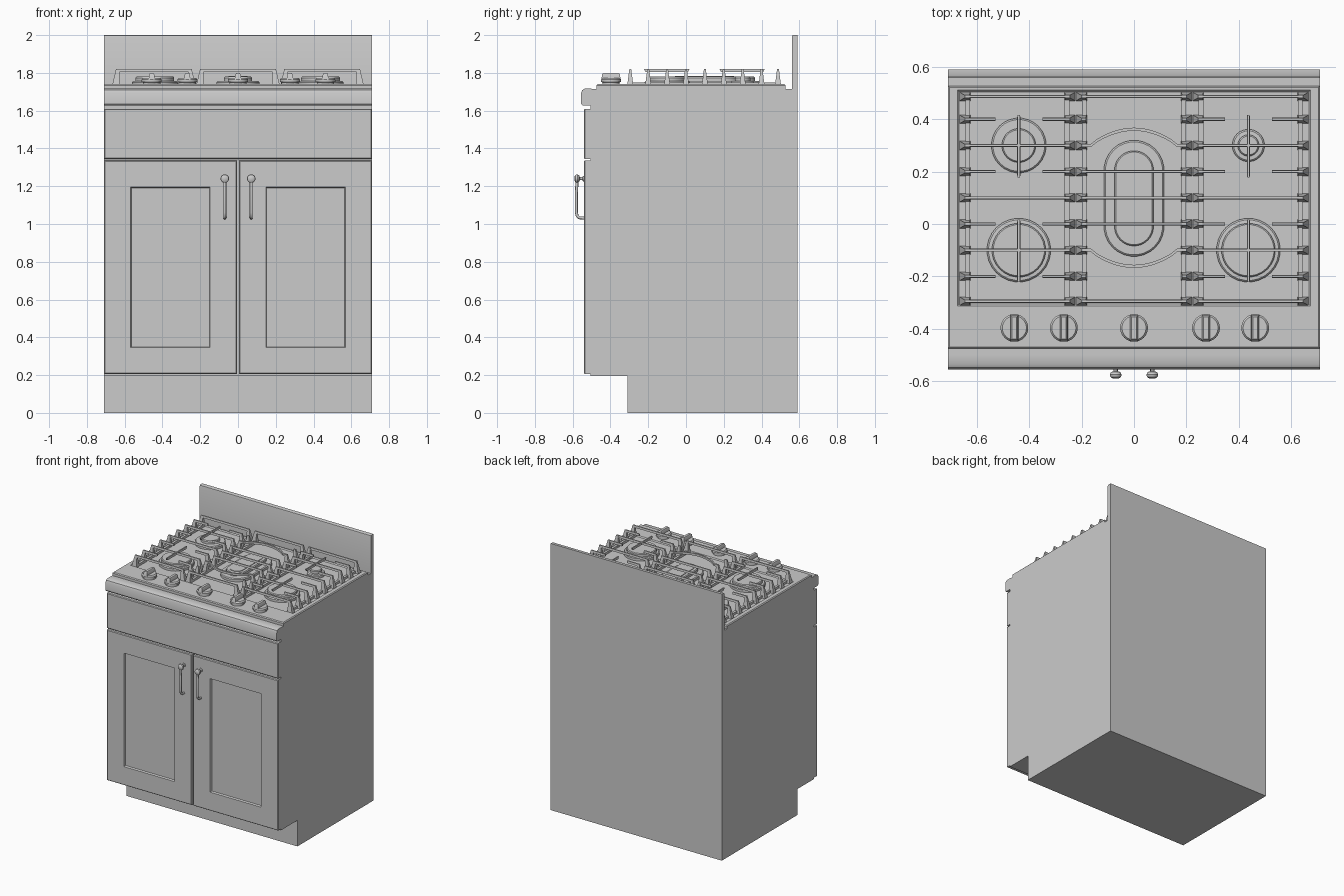
import bpy, bmesh, math

cube = bpy.data.objects.get("Cube")
if cube:
    bpy.data.objects.remove(cube)

grey = bpy.data.materials.new("plain grey")
grey.use_nodes = True
grey.diffuse_color = (0.6, 0.6, 0.6, 1)
grey.node_tree.nodes["Principled BSDF"].inputs["Base Color"].default_value = (0.6, 0.6, 0.6, 1)


def build(name, lofts, smooth=False):
    """Make one object from lofts; each loft is a list of matching point loops."""
    bm = bmesh.new()
    for loops in lofts:
        rings = [[bm.verts.new(p) for p in loop] for loop in loops]
        n = len(rings[0])
        for a, b in zip(rings, rings[1:]):
            for i in range(n):
                j = (i + 1) % n
                bm.faces.new((a[i], a[j], b[j], b[i]))
        bm.faces.new(rings[0])
        bm.faces.new(rings[-1])
    bmesh.ops.recalc_face_normals(bm, faces=bm.faces[:])
    mesh = bpy.data.meshes.new(name)
    bm.to_mesh(mesh)
    bm.free()
    mesh.materials.append(grey)
    obj = bpy.data.objects.new(name, mesh)
    bpy.context.collection.objects.link(obj)
    if smooth:
        bpy.ops.object.select_all(action='DESELECT')
        obj.select_set(True)
        bpy.context.view_layer.objects.active = obj
        bpy.ops.object.shade_smooth_by_angle(angle=math.radians(35))
    return obj


def rect(x0, x1, y0, y1, z):
    return [(x0, y0, z), (x1, y0, z), (x1, y1, z), (x0, y1, z)]


def rect_front(x0, x1, z0, z1, y):
    return [(x0, y, z0), (x1, y, z0), (x1, y, z1), (x0, y, z1)]


def box(x0, x1, y0, y1, z0, z1):
    return [rect(x0, x1, y0, y1, z0), rect(x0, x1, y0, y1, z1)]


def across(profile, half):
    return [[(x, y, z) for y, z in profile] for x in (-half, half)]


def oval(cx, cy, r, z, stretch=0.0, n=28):
    pts = []
    for i in range(n):
        a = 2 * math.pi * (i + 0.5) / n
        s = math.sin(a)
        pts.append((cx + r * math.cos(a), cy + r * s + math.copysign(stretch, s), z))
    return pts


def turned(cx, cy, steps, stretch=0.0):
    return [oval(cx, cy, r, z, stretch) for r, z in steps]


W = 0.71      # half width of the cabinet
TOP = 1.715   # counter height
DECK = 1.74   # cooktop height
FLOOR = 1.733 # cooktop well

# Cabinet body with toe recess
build("cabinet_body", [across([(-0.31, 0), (0.59, 0), (0.59, TOP), (-0.505, TOP),
                               (-0.505, 0.195), (-0.31, 0.195)], W)])

# Rounded counter edge and backsplash
build("counter_edge", [across([(-0.5, 1.628), (-0.548, 1.628), (-0.555, 1.636), (-0.555, 1.695),
                               (-0.549, 1.709), (-0.535, TOP + 0.002), (-0.5, TOP + 0.002)], W)], True)
build("backsplash", [across([(0.56, 1.7), (0.59, 1.7), (0.59, 2), (0.568, 2),
                             (0.562, 1.997), (0.56, 1.99)], W)], True)

# Drawer front
b = 0.005
build("drawer_front", [[rect_front(-W, W, 1.345, 1.61, -0.5),
                        rect_front(-W, W, 1.345, 1.61, -0.536),
                        rect_front(-W + b, W - b, 1.345 + b, 1.61 - b, -0.541)]])

# Doors with sunken panels, and their handles
for side, sx in (("right", -1), ("left", 1)):
    def door_loop(x0, x1, z0, z1, y):
        return rect_front(sx * x0, sx * x1, z0, z1, y)
    build(side + "_door", [[door_loop(0.005, W, 0.205, 1.335, -0.5),
                            door_loop(0.005, W, 0.205, 1.335, -0.536),
                            door_loop(0.005 + b, W - b, 0.205 + b, 1.335 - b, -0.541),
                            door_loop(0.147, 0.568, 0.345, 1.196, -0.541),
                            door_loop(0.152, 0.563, 0.35, 1.191, -0.528)]])
    hx = sx * 0.07
    # Handle knob turned about the y axis
    steps = [(0.014, -0.538), (0.014, -0.545), (0.008, -0.549), (0.008, -0.562), (0.018, -0.566),
             (0.023, -0.575), (0.021, -0.584), (0.012, -0.59)]
    build(side + "_handle_knob", [[[(hx + p[0], y, 1.24 + p[1]) for p in oval(0, 0, r, 0, n=16)]
                                   for r, y in steps]], True)
    # Handle rod as a bevelled curve
    curve = bpy.data.curves.new(side + "_handle_rod", 'CURVE')
    curve.dimensions = '3D'
    curve.bevel_depth = 0.008
    curve.bevel_resolution = 2
    curve.use_fill_caps = True
    path = [(-0.576, 1.24), (-0.58, 1.17), (-0.58, 1.06), (-0.576, 1.042), (-0.565, 1.033), (-0.535, 1.031)]
    spline = curve.splines.new('POLY')
    spline.points.add(len(path) - 1)
    for pt, (y, z) in zip(spline.points, path):
        pt.co = (hx, y, z, 1)
    curve.materials.append(grey)
    bpy.context.collection.objects.link(bpy.data.objects.new(side + "_handle_rod", curve))

# Cooktop with a shallow well
c = 0.006
build("cooktop", [[rect(-W, W, -0.475, 0.527, TOP - 0.005), rect(-W, W, -0.475, 0.527, DECK - c),
                   rect(-W + c, W - c, -0.475 + c, 0.527 - c, DECK),
                   rect(-0.675, 0.675, -0.313, 0.511, DECK),
                   rect(-0.668, 0.668, -0.306, 0.504, FLOOR)]])

# Round burners: outer radius, cap radius
burners = {"back_right": (-0.44, 0.3, 0.105, 0.065), "front_right": (-0.44, -0.1, 0.122, 0.103),
           "back_left": (0.437, 0.3, 0.062, 0.041), "front_left": (0.437, -0.1, 0.122, 0.103)}


def burner_steps(r, cap):
    return [(r, FLOOR - 0.003), (r, 1.75), (r - 0.006, 1.756), (cap, 1.757), (cap, 1.774),
            (cap - 0.005, 1.78)]


for name, (x, y, r, cap) in burners.items():
    build(name + "_burner", [turned(x, y, burner_steps(r, cap))], True)
build("oval_burner", [turned(0, 0.098, burner_steps(0.115, 0.075), 0.107),
                      turned(0, 0.098, [(0.05, 1.77), (0.05, 1.784)], 0.107)], True)

# Control knobs with a grip ridge
for i, x in enumerate((-0.457, -0.268, 0, 0.275, 0.463)):
    y = -0.397
    build("control_knob_%d" % (i + 1),
          [turned(x, y, [(0.046, DECK - 0.003), (0.046, 1.75), (0.053, 1.752), (0.053, 1.765), (0.046, 1.774)]),
           [rect(x - 0.016, x + 0.016, y - 0.051, y + 0.051, 1.765),
            rect(x - 0.014, x + 0.014, y - 0.047, y + 0.047, 1.792),
            rect(x - 0.009, x + 0.009, y - 0.042, y + 0.042, 1.8)]], True)

# Grates
H = 0.006               # half bar width
Z0, Z1 = 1.804, 1.82    # bar heights
rows = [-0.295] + [-0.2 + 0.1 * i for i in range(7)] + [0.487]


def bar_x(x0, x1, y):
    return [rect(x0, x1, y - H, y + H, Z0), rect(x0, x1, y - H * 0.7, y + H * 0.7, Z1)]


def bar_y(x, y0, y1):
    return [rect(x - H, x + H, y0 + 0.008, y1 - 0.008, Z0), rect(x - H * 0.7, x + H * 0.7, y0, y1, Z1)]


def leg(x, y, inward):
    """Flared foot leaning outward from the bar end."""
    def level(a, d, half, z):
        xs = sorted((x + inward * a, x + inward * d))
        return rect(xs[0], xs[1], y - half, y + half, z)
    return [level(0, 0.042, 0.017, FLOOR - 0.002), level(0.008, 0.04, 0.012, 1.765),
            level(0.021, 0.038, 0.005, Z1)]


def arched_bar(half, y, rise):
    n = 14
    xs = [-half] + [-0.165 + 0.33 * i / n for i in range(n + 1)] + [half]
    mid = [(x, y + rise * max(0, math.cos(x / 0.165 * math.pi / 2)) ** 0.8) for x in xs]
    outline = [(x, v + H) for x, v in mid] + [(x, v - H) for x, v in reversed(mid)]
    return [[(x, v, z) for x, v in outline] for z in (Z0, Z1)]


def frame(x0, x1):
    parts = [leg(x, y, s) for y in rows for x, s in ((x0, 1), (x1, -1))]
    parts += [box(x - 0.009, x + 0.009, rows[0], rows[-1], FLOOR - 0.002, 1.75)
              for x in (x0 + 0.032, x1 - 0.032)]
    return parts


for name, x0, x1, cx in (("right_grate", -0.667, -0.224, -0.44), ("left_grate", 0.224, 0.667, 0.437)):
    parts = frame(x0, x1)
    for i, y in enumerate(rows):
        if i in (0, 2, 4, 6, 8):
            parts.append(bar_x(x0 + 0.022, x1 - 0.022, y))
        else:
            parts += [bar_x(x0 + 0.022, cx - 0.09, y), bar_x(cx + 0.09, x1 - 0.022, y)]
    parts += [bar_y(cx, -0.222, 0.018), bar_y(cx, 0.178, 0.417)]
    build(name, parts)

parts = frame(-0.222, 0.222)
parts += [bar_x(-0.2, 0.2, rows[i]) for i in (0, 3, 4, 5, 8)]
parts += [arched_bar(0.2, rows[6], 0.062), arched_bar(0.2, rows[2], -0.062)]
build("centre_grate", parts)
